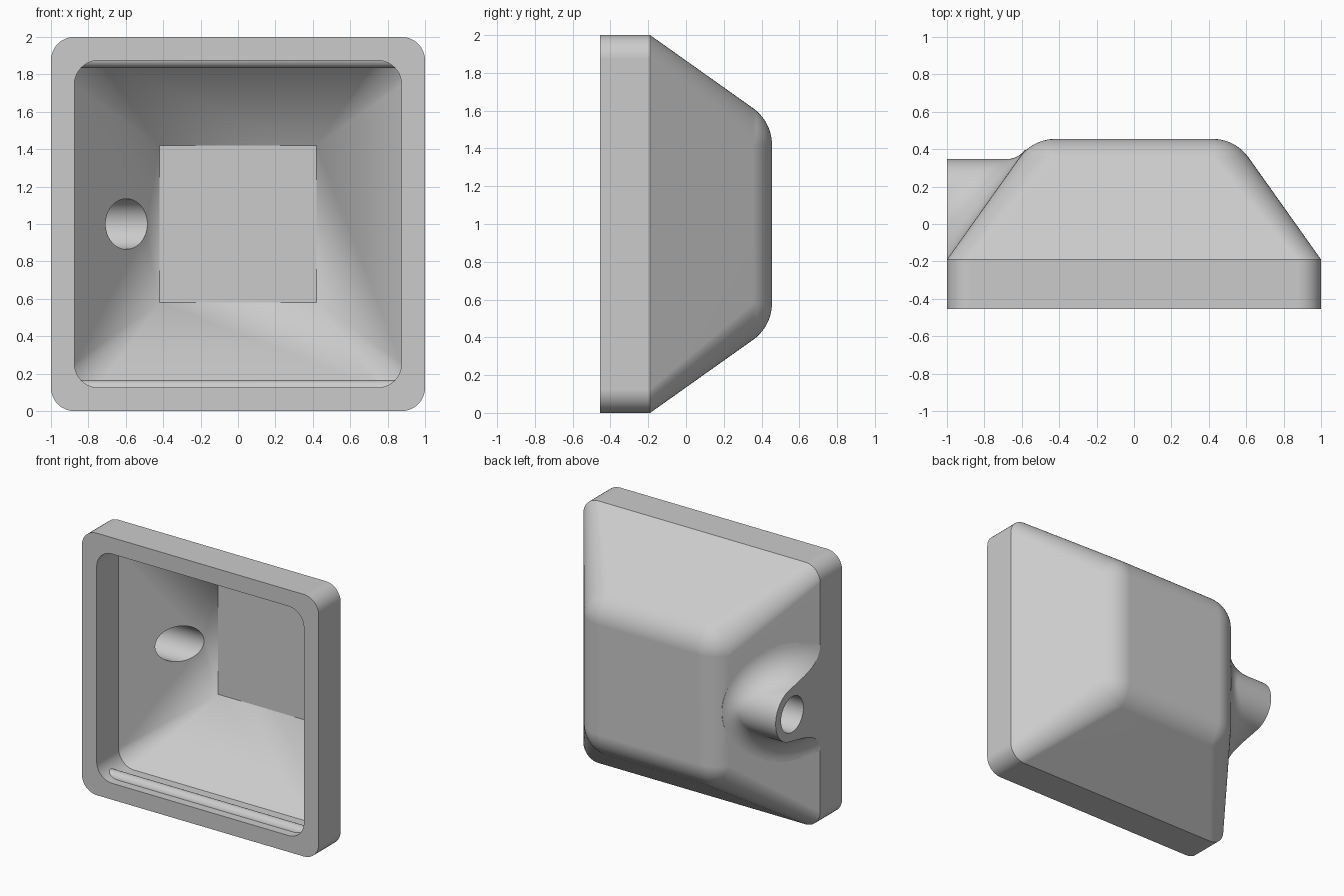
import bpy, bmesh, math
from mathutils import Vector

if "Cube" in bpy.data.objects:
    bpy.data.objects.remove(bpy.data.objects["Cube"])

SLOPE = 0.71                       # outer wall taper per unit of depth
FRONT, RIM, BACK = -0.455, -0.19, 0.455
BOSS_Y, BOSS_R, HOLE_R = 0.147, 0.20, 0.135

grey = bpy.data.materials.new("light_grey")
grey.diffuse_color = (0.6, 0.6, 0.6, 1)
grey.use_nodes = True
grey.node_tree.nodes["Principled BSDF"].inputs["Base Color"].default_value = grey.diffuse_color


def make(name, bm):
    bmesh.ops.recalc_face_normals(bm, faces=bm.faces)
    me = bpy.data.meshes.new(name)
    bm.to_mesh(me)
    bm.free()
    me.materials.append(grey)
    ob = bpy.data.objects.new(name, me)
    bpy.context.collection.objects.link(ob)
    return ob


def skin(bm, rings):
    """Bridge closed rings of points and cap both ends."""
    vs = [[bm.verts.new(p) for p in ring] for ring in rings]
    n = len(vs[0])
    for a, b in zip(vs, vs[1:]):
        for i in range(n):
            j = (i + 1) % n
            bm.faces.new((a[i], a[j], b[j], b[i]))
    bm.faces.new(vs[0])
    bm.faces.new(vs[-1])
    bmesh.ops.remove_doubles(bm, verts=bm.verts, dist=1e-5)


def rounded_square(y, h, r, seg=10):
    pts = []
    for k, (sx, sz) in enumerate(((1, 1), (-1, 1), (-1, -1), (1, -1))):
        for i in range(seg + 1):
            a = math.pi / 2 * (k + i / seg)
            pts.append((sx * (h - r) + r * math.cos(a), y,
                        1 + sz * (h - r) + r * math.sin(a)))
    return pts


def loft(name, sections):
    bm = bmesh.new()
    skin(bm, [rounded_square(*s) for s in sections])
    return make(name, bm)


def rod(name, x0, x1, y, z, r, n=64):
    bm = bmesh.new()
    skin(bm, [[(x, y + r * math.sin(2 * math.pi * i / n),
                z + r * math.cos(2 * math.pi * i / n)) for i in range(n)]
              for x in (x0, x1)])
    return make(name, bm)


def combine(target, other, op):
    m = target.modifiers.new(op, 'BOOLEAN')
    m.operation, m.object, m.solver = op, other, 'EXACT'
    bpy.context.view_layer.objects.active = target
    bpy.ops.object.modifier_apply(modifier=m.name)
    bpy.data.objects.remove(other)


# Outer body: square rim, tapered walls, rounded back edge
flat = 0.42
sharp = 1 - SLOPE * (BACK - RIM)
phi0 = math.atan(SLOPE)
R = (sharp - flat) / math.tan((math.pi / 2 - phi0) / 2)
sections = [(FRONT, 1, 0.125), (RIM, 1, 0.125)]
for i in range(11):
    a = phi0 + (math.pi / 2 - phi0) * i / 10
    h = flat + R * math.cos(a) if i < 10 else flat
    sections.append((BACK - R + R * math.sin(a), h, h - flat))
housing = loft("housing", sections)

# Side boss with a rolling fillet onto the sloping wall
normal = Vector((-1, SLOPE, 0)).normalized()
N, ARC = 96, 12
rings = [[] for _ in range(ARC + 3)]
for i in range(N):
    t = 2 * math.pi * i / N
    out = Vector((0, math.sin(t), math.cos(t)))
    fr = 0.25 - 0.13 * max(0, math.sin(t)) ** 2
    c = Vector((0, BOSS_Y, 1)) + out * (BOSS_R + fr)
    c.x = -1 + (normal.y * (c.y - RIM) - fr) / -normal.x
    p = c - out * (BOSS_R + fr) + out * BOSS_R
    rings[0].append((-1.6, p.y, p.z))
    for k in range(ARC + 1):
        rings[k + 1].append(c + (-out).slerp(-normal, k / ARC) * fr)
    rings[-1].append(c - normal * (fr + 0.05))
bm = bmesh.new()
skin(bm, rings)
cut = bmesh.ops.bisect_plane(bm, geom=bm.verts[:] + bm.edges[:] + bm.faces[:],
                             plane_co=(-1, 0, 0), plane_no=(-1, 0, 0),
                             clear_outer=True)
bmesh.ops.holes_fill(bm, edges=[e for e in bm.edges if e.is_boundary])
combine(housing, make("side_boss", bm), 'UNION')

# Hollow interior and the hole through the boss
combine(housing, loft("cavity", [(-0.7, 0.875, 0.13), (RIM, 0.875, 0.13),
                                 (0.36, 0.42, 0)]), 'DIFFERENCE')
combine(housing, rod("boss_hole", -1.2, -0.4, BOSS_Y, 1, HOLE_R), 'DIFFERENCE')

# Retaining beads inside the rim, bottom and top
for s in (-1, 1):
    combine(housing, rod("bead", -0.9, 0.9, -0.34, 1 + s * 0.885, 0.05, 32), 'UNION')

# Smooth shading with crisp edges
bpy.ops.object.select_all(action='DESELECT')
housing.select_set(True)
bpy.context.view_layer.objects.active = housing
bpy.ops.object.shade_smooth_by_angle(angle=math.radians(25))
wn = housing.modifiers.new("weighted_normals", 'WEIGHTED_NORMAL')
wn.keep_sharp = True
